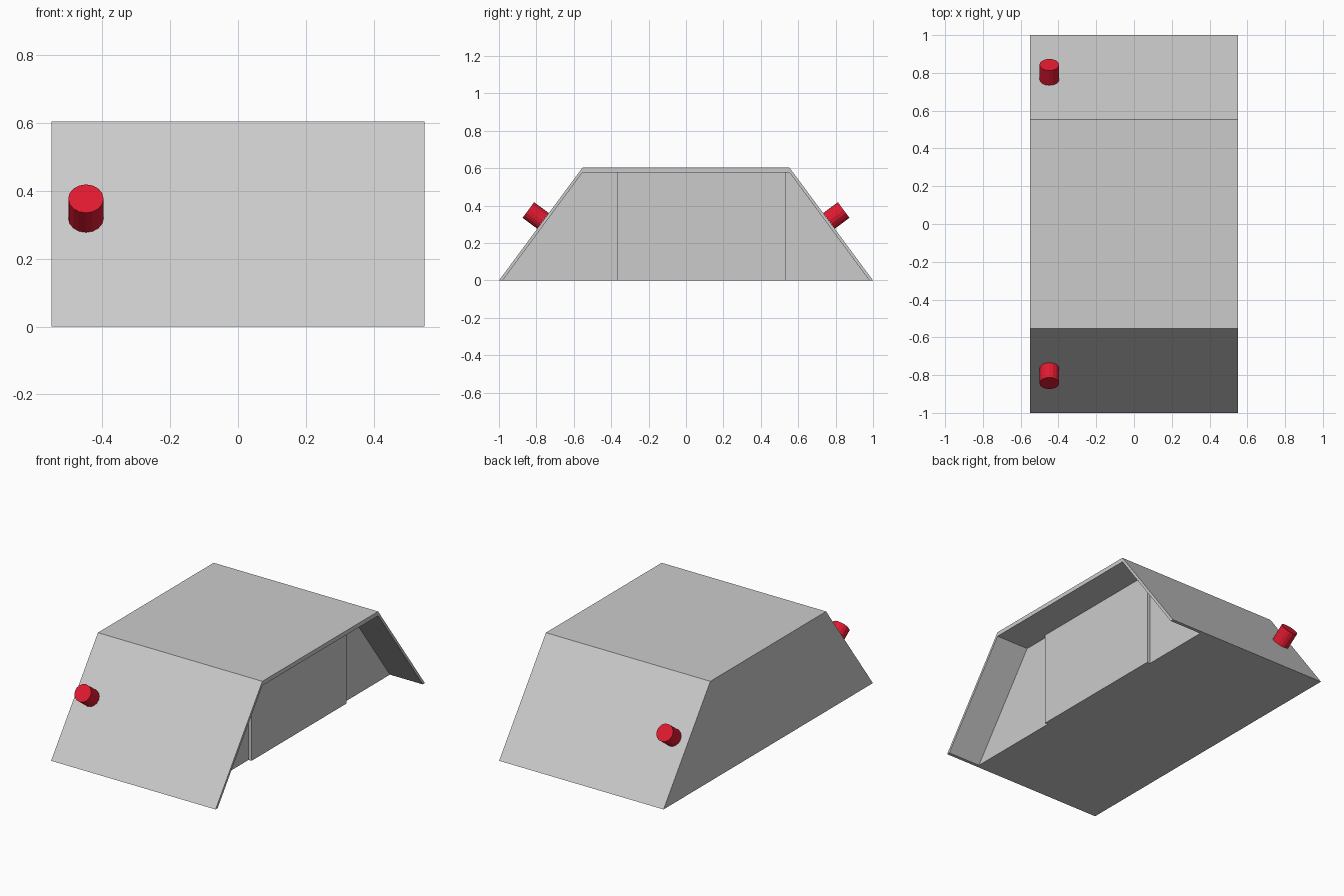
import bpy, bmesh
from mathutils import Vector

if "Cube" in bpy.data.objects:
    bpy.data.objects.remove(bpy.data.objects["Cube"])

HALF_W = 0.55      # half width along x
WALL_X = 0.33      # recessed side wall
TOP_Z = 0.604
TOP_Y = 0.553


def prism(name, profile, x0, x1):
    """Extrude a (y, z) profile along x."""
    bm = bmesh.new()
    face = bm.faces.new([bm.verts.new((x0, y, z)) for y, z in profile])
    ext = bmesh.ops.extrude_face_region(bm, geom=[face], use_keep_orig=True)
    verts = [g for g in ext["geom"] if isinstance(g, bmesh.types.BMVert)]
    bmesh.ops.translate(bm, verts=verts, vec=(x1 - x0, 0, 0))
    bmesh.ops.recalc_face_normals(bm, faces=bm.faces)
    mesh = bpy.data.meshes.new(name)
    bm.to_mesh(mesh)
    bm.free()
    obj = bpy.data.objects.new(name, mesh)
    bpy.context.collection.objects.link(obj)
    return obj


# Wedge-ended body
body = prism("body", [(-1, 0), (-TOP_Y, TOP_Z), (TOP_Y, TOP_Z), (1, 0)], -HALF_W, HALF_W)

# Cutter for the recess on the right side, open at the bottom
cutter = prism("recess_cutter", [(-1.054, -0.1), (-TOP_Y, 0.578), (TOP_Y, 0.578), (1.054, -0.1)],
               WALL_X, 0.7)
cutter.hide_render = True
cutter.hide_viewport = True
cut = body.modifiers.new("recess", "BOOLEAN")
cut.operation = "DIFFERENCE"
cut.solver = "EXACT"
cut.object = cutter

# Raised door panel inside the recess
prism("door_panel", [(-0.37, 0), (-0.37, 0.578), (0.535, 0.578), (0.535, 0)], WALL_X, 0.35)

# Red pegs standing square on both sloped ends
red = bpy.data.materials.new("red")
red.diffuse_color = (0.75, 0.01, 0.03, 1)
red.use_nodes = True
red.node_tree.nodes["Principled BSDF"].inputs["Base Color"].default_value = red.diffuse_color
LENGTH = 0.097
for side, label in ((-1, "front"), (1, "back")):
    normal = Vector((0, side * TOP_Z, 1 - TOP_Y)).normalized()
    base = Vector((-0.448, side * 0.765, 0.319))
    bpy.ops.mesh.primitive_cylinder_add(
        vertices=16, radius=0.052, depth=LENGTH,
        location=base + normal * LENGTH / 2,
        rotation=normal.to_track_quat("Z", "X").to_euler())
    peg = bpy.context.object
    peg.name = label + "_peg"
    peg.data.materials.append(red)
